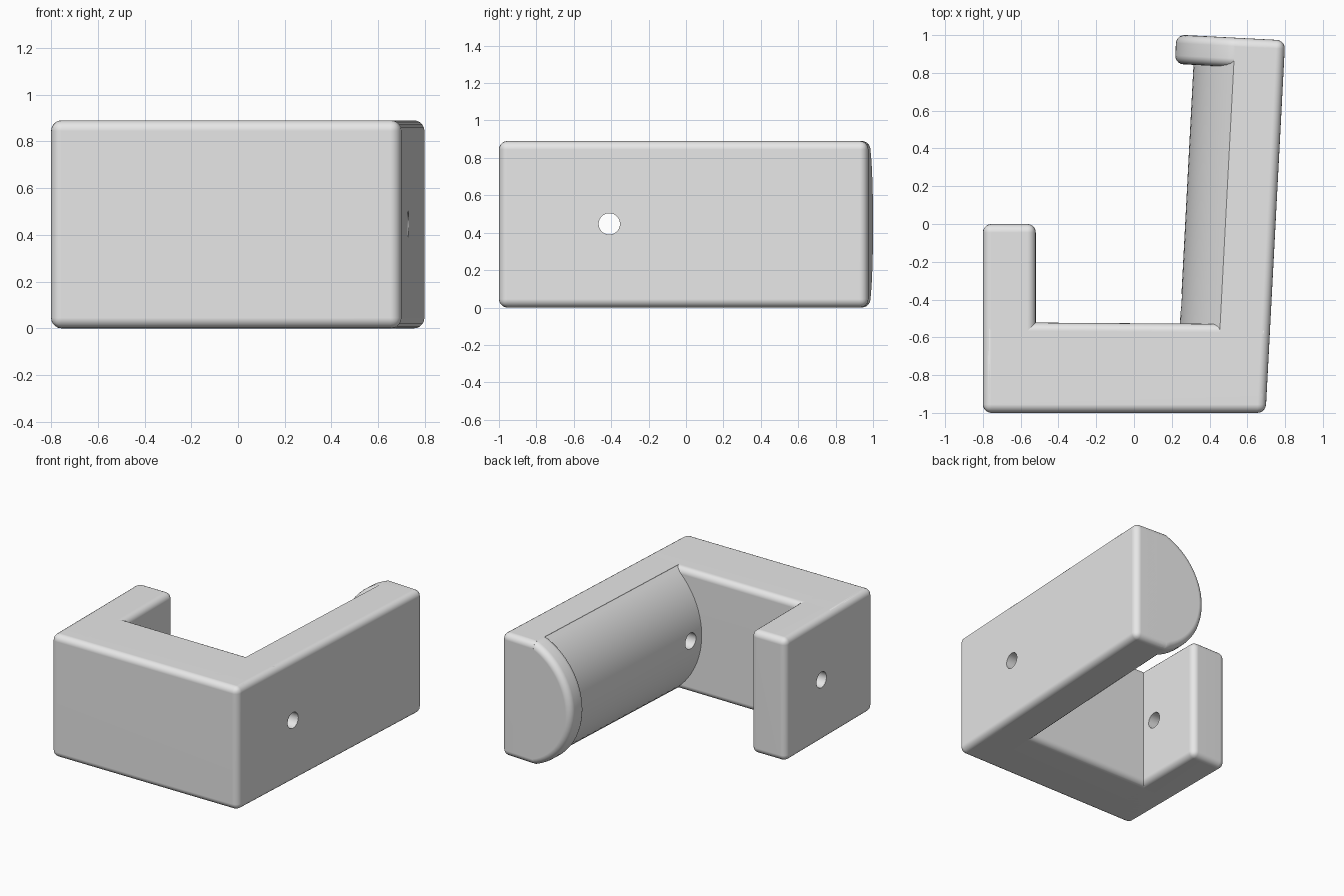
import bpy, bmesh
from math import sin, cos, asin, radians
from mathutils import Matrix, Vector

old = bpy.data.objects.get("Cube")
if old:
    bpy.data.objects.remove(old, do_unlink=True)

HEIGHT = 0.89
ROUND = 0.045
TILT = radians(3)

grey = bpy.data.materials.new("light_grey")
grey.use_nodes = True
colour = (0.8, 0.8, 0.8, 1)
grey.diffuse_color = colour
grey.node_tree.nodes["Principled BSDF"].inputs["Base Color"].default_value = colour

# Frame of the leaning arm: u inward from its outer face, v along it
inward = Vector((-cos(TILT), sin(TILT), 0))
along = Vector((sin(TILT), cos(TILT), 0))
origin = Vector((0.697, -1, 0))
arm_frame = Matrix((inward, (0, 0, 1), along)).transposed().to_4x4()
arm_frame.translation = origin


def arm_point(u, v):
    return (origin + inward * u + along * v)[:2]


def extrude(name, outline, start, end, rims=(), corners=(), frame=Matrix()):
    """Extrude an outline and round the chosen rim and corner edges."""
    bm = bmesh.new()
    low = [bm.verts.new((x, y, start)) for x, y in outline]
    high = [bm.verts.new((x, y, end)) for x, y in outline]
    bm.faces.new(low)
    bm.faces.new(high)
    n = len(outline)
    for i in range(n):
        j = (i + 1) % n
        bm.faces.new((low[i], low[j], high[j], high[i]))
    bmesh.ops.recalc_face_normals(bm, faces=bm.faces[:])
    edges = [bm.edges.get((ring[i], ring[(i + 1) % n])) for i in rims for ring in (low, high)]
    edges += [bm.edges.get((low[i], high[i])) for i in corners]
    if edges:
        bmesh.ops.bevel(bm, geom=edges, offset=ROUND, offset_type='OFFSET',
                        segments=5, profile=0.5, affect='EDGES', clamp_overlap=True)
    bm.transform(frame)
    bmesh.ops.recalc_face_normals(bm, faces=bm.faces[:])
    mesh = bpy.data.meshes.new(name)
    bm.to_mesh(mesh)
    bm.free()
    mesh.materials.append(grey)
    obj = bpy.data.objects.new(name, mesh)
    bpy.context.collection.objects.link(obj)
    return obj


def bulge_outline(back, chord, tip, half, steps=28):
    """Circular segment standing on a short block, in u and z."""
    rise = tip - chord
    radius = (half * half + rise * rise) / (2 * rise)
    reach = asin(half / radius)
    mid = HEIGHT / 2
    points = [(back, mid - half)]
    for i in range(steps + 1):
        a = reach * (2 * i / steps - 1)
        points.append((tip - radius + radius * cos(a), mid + radius * sin(a)))
    return points + [(back, mid + half)]


# Front block
front_block = extrude(
    "front_block",
    [(-0.8, -1), origin[:2], arm_point(0, 0.47), (-0.8, -0.52)],
    0, HEIGHT, rims=(0, 1, 2, 3), corners=(0, 1))

# Short upright arm
short_arm = extrude(
    "short_arm",
    [(-0.8, -0.9), (-0.52, -0.9), (-0.52, 0), (-0.8, 0)],
    0, HEIGHT, rims=(1, 2, 3), corners=(2, 3))

# Long leaning arm, left sharp where the roller joins it
INNER, LENGTH = 0.265, 1.975
long_arm = extrude(
    "long_arm",
    [arm_point(0, 0.1), arm_point(0, LENGTH), arm_point(INNER, LENGTH), arm_point(INNER, 0.1)],
    0, HEIGHT, rims=(0, 1), corners=(1,))

# Rounded bar along the inside of the long arm
bar = extrude("rounded_bar", bulge_outline(0.2, INNER, 0.478, 0.443),
              0.3, 1.88, frame=arm_frame)

# Larger lip at the end of the bar
lip_outline = bulge_outline(0.1, INNER, 0.577, HEIGHT / 2)
end_lip = extrude("end_lip", lip_outline, 1.82, LENGTH,
                  rims=range(len(lip_outline) - 1), frame=arm_frame)

# Screw hole straight through both arms
bpy.ops.mesh.primitive_cylinder_add(vertices=40, radius=0.057, depth=3,
                                    location=(0, -0.41, 0.447), rotation=(0, radians(90), 0))
cutter = bpy.context.object
cutter.name = "hole_cutter"
cutter.hide_render = True
cutter.data.materials.append(grey)
for obj in (short_arm, long_arm, bar):
    cut = obj.modifiers.new("screw_hole", 'BOOLEAN')
    cut.operation, cut.solver, cut.object = 'DIFFERENCE', 'EXACT', cutter
    bpy.context.view_layer.objects.active = obj
    bpy.ops.object.modifier_apply(modifier=cut.name)
bpy.data.objects.remove(cutter, do_unlink=True)

# Smooth rounds with flat faces kept flat
for obj in (front_block, short_arm, long_arm, bar, end_lip):
    bpy.ops.object.select_all(action='DESELECT')
    obj.select_set(True)
    bpy.context.view_layer.objects.active = obj
    bpy.ops.object.shade_smooth_by_angle(angle=radians(30))
    weighted = obj.modifiers.new("flat_faces", 'WEIGHTED_NORMAL')
    weighted.keep_sharp = True
